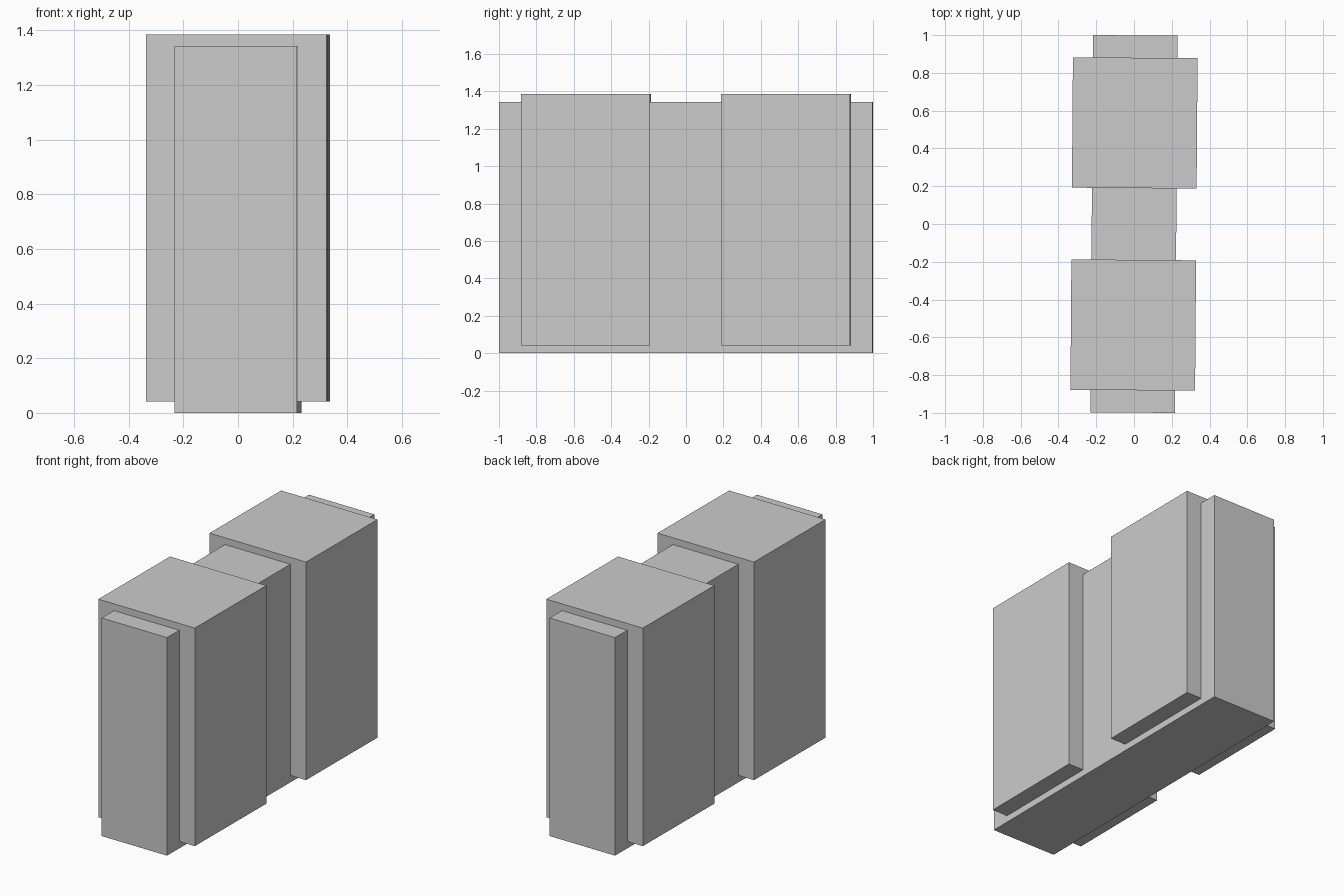
import bpy
import math
from mathutils import Matrix

if "Cube" in bpy.data.objects:
    bpy.data.objects.remove(bpy.data.objects["Cube"])

TURN = Matrix.Rotation(-0.0075, 4, 'Z')  # whole model is turned very slightly


def block(name, size, y, z_bottom):
    bpy.ops.mesh.primitive_cube_add(size=1)
    ob = bpy.context.object
    ob.name = name
    ob.data.transform(TURN @ Matrix.Translation((0, y, z_bottom + size[2] / 2))
                      @ Matrix.Diagonal((*size, 1)))
    return ob


# Long narrow core standing on the ground
block("core_slab", (0.448, 1.997, 1.343), 0, 0)

# Two wider blocks wrapped around the core, raised slightly
for name, side in (("front_block", -1), ("back_block", 1)):
    block(name, (0.66, 0.69, 1.343), side * 0.535, 0.042)
